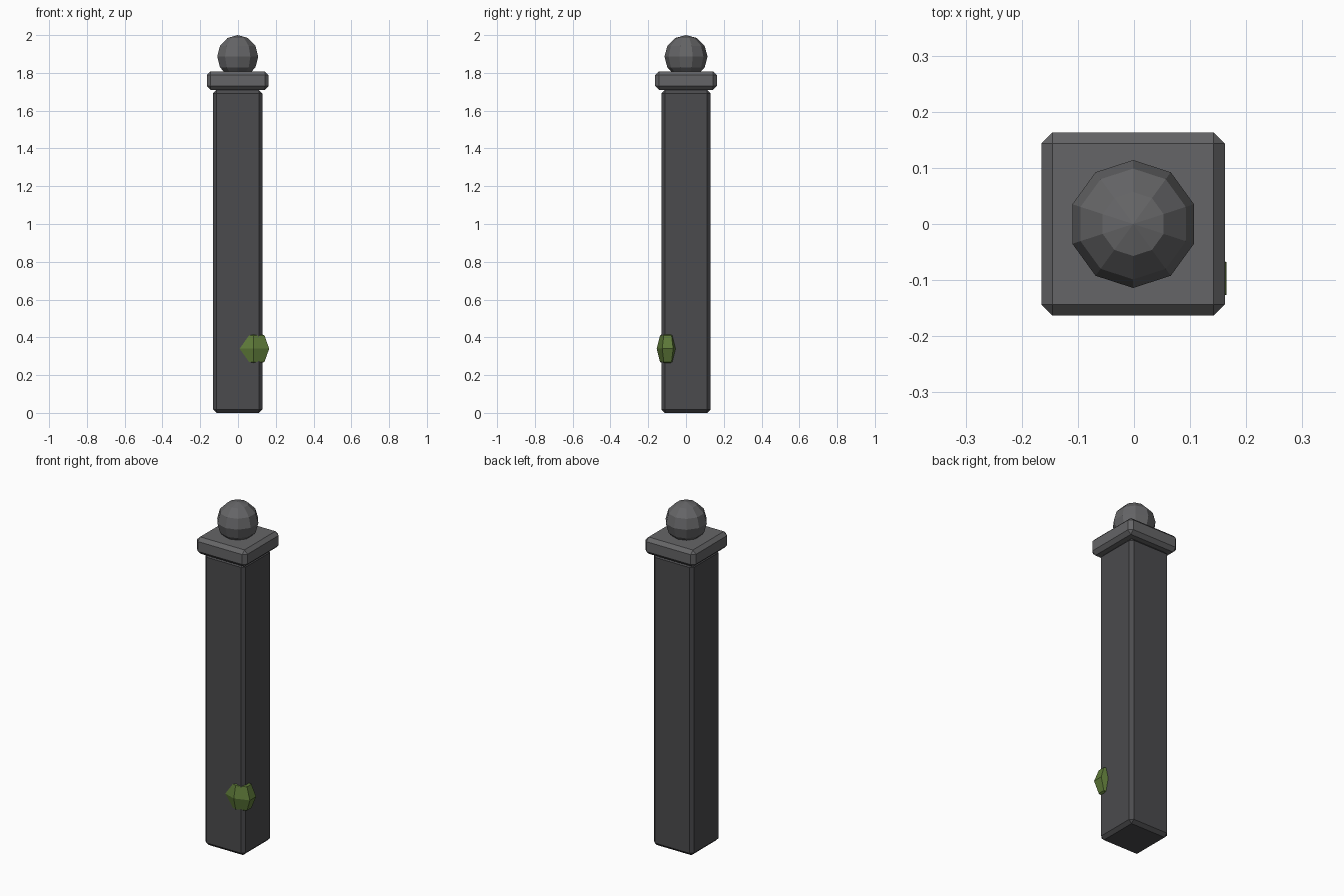
import bpy

if "Cube" in bpy.data.objects:
    bpy.data.objects.remove(bpy.data.objects["Cube"])

CX = -0.0015  # the post sits slightly left because the moss bulges right


def material(name, rgb):
    mat = bpy.data.materials.new(name)
    mat.diffuse_color = (*rgb, 1)
    mat.use_nodes = True
    mat.node_tree.nodes["Principled BSDF"].inputs["Base Color"].default_value = mat.diffuse_color
    return mat


def bevelled_box(name, half, z0, z1, bevel, mat):
    bpy.ops.mesh.primitive_cube_add(size=2, location=(CX, 0, (z0 + z1) / 2))
    ob = bpy.context.object
    ob.name = name
    ob.scale = (half, half, (z1 - z0) / 2)
    bpy.ops.object.transform_apply(location=False, rotation=False, scale=True)
    mod = ob.modifiers.new("chamfer", 'BEVEL')
    mod.width = bevel
    mod.segments = 1
    ob.data.materials.append(mat)
    return ob


def ball(name, loc, radii, segments, rings, mat):
    bpy.ops.mesh.primitive_uv_sphere_add(segments=segments, ring_count=rings,
                                         radius=1, location=loc)
    ob = bpy.context.object
    ob.name = name
    ob.scale = radii
    bpy.ops.object.transform_apply(location=False, rotation=False, scale=True)
    ob.data.materials.append(mat)
    return ob


dark = material("dark_stone", (0.07, 0.07, 0.075))
stone = material("stone", (0.13, 0.13, 0.135))
green = material("moss_green", (0.11, 0.19, 0.04))

# Post shaft and cap slab
bevelled_box("post", 0.13, 0, 1.71, 0.018, dark)
bevelled_box("cap", 0.1635, 1.71, 1.808, 0.02, stone)

# Faceted ball finial
ball("finial", (CX, 0, 1.886), (0.114, 0.114, 0.114), 10, 6, stone)

# Moss clump on the front right corner
ball("moss", (0.081, -0.097, 0.34), (0.097, 0.058, 0.098), 6, 4, green)
